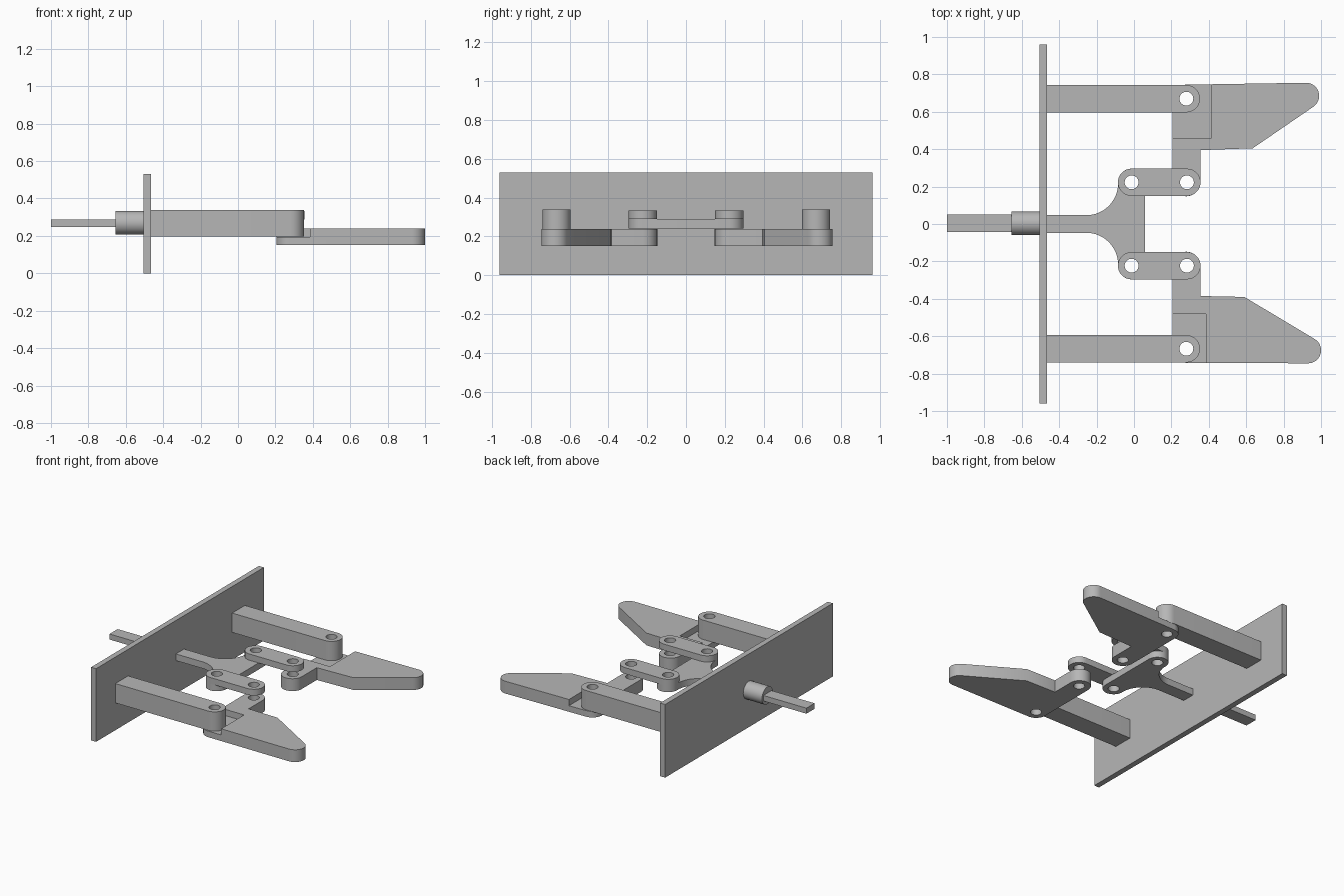
import bpy
import bmesh
from math import cos, sin, radians, pi
from mathutils import Matrix

cube = bpy.data.objects.get("Cube")
if cube:
    bpy.data.objects.remove(cube, do_unlink=True)

GREY = (0.47, 0.47, 0.47, 1)
steel = bpy.data.materials.new("plain grey")
steel.use_nodes = True
steel.diffuse_color = GREY
steel.node_tree.nodes["Principled BSDF"].inputs["Base Color"].default_value = GREY

HOLE = 0.037
parts = []


def arc(cx, cy, r, start, end, steps=16):
    """Points along an arc, angles in degrees."""
    angles = [radians(start + (end - start) * i / steps) for i in range(steps + 1)]
    return [(cx + r * cos(a), cy + r * sin(a)) for a in angles]


def make_object(name, bm):
    bmesh.ops.recalc_face_normals(bm, faces=bm.faces)
    mesh = bpy.data.meshes.new(name)
    bm.to_mesh(mesh)
    bm.free()
    mesh.materials.append(steel)
    obj = bpy.data.objects.new(name, mesh)
    bpy.context.collection.objects.link(obj)
    return obj


def prism(name, outline, z0, z1):
    """Extrude a flat outline from z0 to z1."""
    bm = bmesh.new()
    face = bm.faces.new([bm.verts.new((x, y, z0)) for x, y in outline])
    result = bmesh.ops.extrude_face_region(bm, geom=[face])
    top = [v for v in result["geom"] if isinstance(v, bmesh.types.BMVert)]
    bmesh.ops.translate(bm, verts=top, vec=(0, 0, z1 - z0))
    return make_object(name, bm)


def box(name, x0, x1, y0, y1, z0, z1):
    return prism(name, [(x0, y0), (x1, y0), (x1, y1), (x0, y1)], z0, z1)


def cut(obj, cutters):
    """Subtract the cutters, then discard them."""
    for cutter in cutters:
        cutter.hide_render = True
        mod = obj.modifiers.new("cut", "BOOLEAN")
        mod.operation = "DIFFERENCE"
        mod.solver = "EXACT"
        mod.object = cutter
    graph = bpy.context.evaluated_depsgraph_get()
    mesh = bpy.data.meshes.new_from_object(obj.evaluated_get(graph))
    obj.modifiers.clear()
    obj.data = mesh
    for cutter in cutters:
        bpy.data.objects.remove(cutter, do_unlink=True)


def drilled(name, outline, z0, z1, holes, extra=()):
    obj = prism(name, outline, z0, z1)
    drills = [prism("drill", arc(x, y, HOLE, 0, 348.75, 31), z0 - 0.1, z1 + 0.1)
              for x, y in holes]
    cut(obj, drills + list(extra))
    parts.append(obj)


# Upright mounting plate, drive rod and its guide collar
parts.append(box("mounting_plate", -0.505, -0.465, -0.96, 0.96, 0, 0.53))
parts.append(box("drive_rod", -1, -0.485, -0.043, 0.05, 0.248, 0.288))
bm = bmesh.new()
bmesh.ops.create_cone(bm, cap_ends=True, segments=48, radius1=0.063, radius2=0.063,
                      depth=0.15, matrix=Matrix.Translation((-0.58, 0.003, 0.27))
                      @ Matrix.Rotation(pi / 2, 4, "Y"))
parts.append(make_object("guide_collar", bm))

# Yoke: stem flaring through concave fillets into two bosses
BOSS_X, PIVOT_X, LINK_Y = -0.013, 0.283, 0.223
half = [(-0.465, 0.047)] + arc(-0.255, 0.217, 0.17, -90, 0)
half += arc(BOSS_X, LINK_Y, 0.073, 175, 0)
outline = half + [(x, -y) for x, y in reversed(half)]
drilled("yoke", outline, 0.24, 0.288, [(BOSS_X, LINK_Y), (BOSS_X, -LINK_Y)])

# Each side: link, fixed arm and finger with a stepped pocket under the arm
sides = [
    # name, sign, knee, tip centre, slant angle, shoulder y, pocket x, pocket y, arm y
    ("left", 1, (0.635, 0.405), (0.92, 0.685), -56, 0.395, 0.415, 0.46, 0.67),
    ("right", -1, (0.59, 0.39), (0.93, 0.675), -58, 0.385, 0.385, 0.48, 0.667),
]
for side, s, knee, tip, slant, shoulder, pocket_x, pocket_y, arm_y in sides:
    def flip(points):
        return [(x, s * y) for x, y in points]

    link = arc(BOSS_X, LINK_Y, 0.073, 90, 270) + arc(PIVOT_X, LINK_Y, 0.073, -90, 90)
    drilled(side + "_link", flip(link), 0.288, 0.333,
            flip([(BOSS_X, LINK_Y), (PIVOT_X, LINK_Y)]))

    arm = [(-0.465, arm_y + 0.073), (-0.465, arm_y - 0.073)]
    arm += arc(0.28, arm_y, 0.073, -90, 90)
    drilled(side + "_arm", flip(arm), 0.198, 0.338, flip([(0.28, arm_y)]))

    finger = arc(0.28, LINK_Y, 0.075, 180, 360) + [(0.355, shoulder), knee]
    finger += arc(*tip, 0.07, slant, 91) + arc(0.28, arm_y, 0.075, 90, 180)
    y0, y1 = sorted((s * pocket_y, s * 0.9))
    pocket = box("pocket", 0.1, pocket_x, y0, y1, 0.194, 0.3)
    drilled(side + "_finger", flip(finger), 0.15, 0.239,
            flip([(PIVOT_X, LINK_Y), (0.28, arm_y)]), [pocket])

# Smooth the round walls, keep the edges sharp
bpy.ops.object.select_all(action="DESELECT")
for obj in parts:
    obj.select_set(True)
bpy.context.view_layer.objects.active = parts[0]
bpy.ops.object.shade_smooth_by_angle(angle=radians(30))
